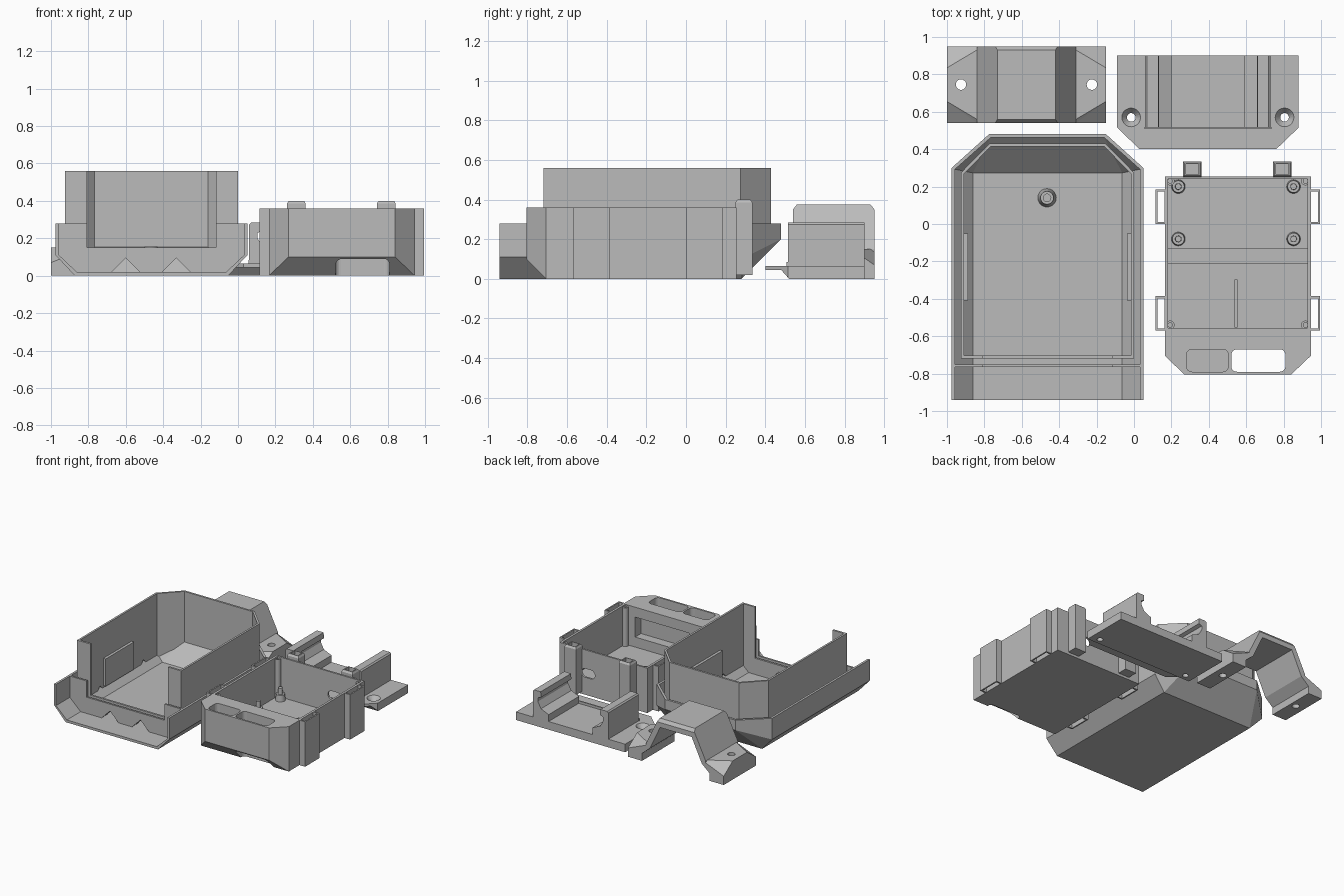
import bpy, bmesh, math

if "Cube" in bpy.data.objects:
    bpy.data.objects.remove(bpy.data.objects["Cube"])

grey = bpy.data.materials.new("plain grey")
grey.diffuse_color = (0.5, 0.5, 0.5, 1)
grey.use_nodes = True
grey.node_tree.nodes["Principled BSDF"].inputs["Base Color"].default_value = grey.diffuse_color


def add(name, bm):
    bmesh.ops.recalc_face_normals(bm, faces=bm.faces)
    me = bpy.data.meshes.new(name)
    bm.to_mesh(me)
    bm.free()
    me.materials.append(grey)
    ob = bpy.data.objects.new(name, me)
    bpy.context.collection.objects.link(ob)
    return ob


def hull(name, pts):
    bm = bmesh.new()
    for p in pts:
        bm.verts.new(p)
    bmesh.ops.convex_hull(bm, input=bm.verts)
    bmesh.ops.dissolve_limit(bm, angle_limit=0.01, verts=bm.verts, edges=bm.edges)
    return add(name, bm)


def prism(name, pts, a, b, axis="z"):
    """Extrude a 2D profile from a to b along an axis."""
    put = {"x": lambda u, v, w: (w, u, v), "y": lambda u, v, w: (u, w, v),
           "z": lambda u, v, w: (u, v, w)}[axis]
    bm = bmesh.new()
    lo = [bm.verts.new(put(u, v, a)) for u, v in pts]
    hi = [bm.verts.new(put(u, v, b)) for u, v in pts]
    bm.faces.new(lo)
    bm.faces.new(hi)
    n = len(pts)
    for i in range(n):
        bm.faces.new((lo[i], lo[(i + 1) % n], hi[(i + 1) % n], hi[i]))
    return add(name, bm)


def box(name, x0, x1, y0, y1, z0, z1):
    return prism(name, [(x0, y0), (x1, y0), (x1, y1), (x0, y1)], z0, z1)


def cone(name, x, y, z0, z1, r0, r1, n=20):
    bm = bmesh.new()
    bmesh.ops.create_cone(bm, cap_ends=True, segments=n, radius1=r0, radius2=r1, depth=z1 - z0)
    bmesh.ops.translate(bm, verts=bm.verts, vec=(x, y, (z0 + z1) / 2))
    return add(name, bm)


def rounded(x0, x1, y0, y1, r, n=5):
    out = []
    for cx, cy, a in ((x1 - r, y1 - r, 0), (x0 + r, y1 - r, 90), (x0 + r, y0 + r, 180), (x1 - r, y0 + r, 270)):
        for i in range(n + 1):
            t = math.radians(a + 90 * i / n)
            out.append((cx + r * math.cos(t), cy + r * math.sin(t)))
    return out


def boolean(ob, *cutters, op="DIFFERENCE"):
    for c in cutters:
        m = ob.modifiers.new("cut", "BOOLEAN")
        m.operation, m.object, m.solver = op, c, "EXACT"
        bpy.context.view_layer.objects.active = ob
        bpy.ops.object.modifier_apply(modifier=m.name)
        bpy.data.objects.remove(c)
    return ob


def smooth(ob):
    bpy.ops.object.select_all(action="DESELECT")
    ob.select_set(True)
    bpy.context.view_layer.objects.active = ob
    bpy.ops.object.shade_smooth_by_angle()


# ---- Large tray: open-fronted tub with sloped lower sides and back
CX = -0.4625


def tub(name, t, y0, z0, top):
    pts = []
    for s in (-1, 1):
        b, w, k = .41 - t * .6, .5125 - t, .3125 - t * .5
        yb, ys, yk = .28 - t * .4, .30 - t * .4, .48 - t
        pts += [(CX + s * b, y0, z0), (CX + s * b, yb, z0)]
        for z, zk in ((.11, .2), (top, top)):
            pts += [(CX + s * w, y0, z), (CX + s * w, ys, z), (CX + s * k, yk, zk)]
    return hull(name, pts)


boolean(tub("tray_shell", 0, -.94, 0, .28), tub("cutter", .018, -1, .02, .4))


def wall_outline(t, y0):
    w, k = .4625 - t, .31 - t * .41
    return [(CX - w, y0), (CX + w, y0), (CX + w, .275 - t * .41), (CX + k, .43 - t),
            (CX - k, .43 - t), (CX - w, .275 - t * .41)]


def tunnels(along_front):
    out = []
    for c in ((-.6, -.33) if along_front else (-.45, .1)):
        tri = [(c - .08, .015), (c + .08, .015), (c, .095)]
        out.append(prism("cutter", tri, -.9, -.6, "y") if along_front
                   else prism("cutter", tri, -1.1, .2, "x"))
    return out


# tall inner wall with front opening and triangular drain tunnels
wall = prism("tray_inner_wall", wall_outline(0, -.72), .005, .56)
boolean(wall, prism("cutter", wall_outline(.016, -.704), -.1, .7))
boolean(wall, tub("cutter", .004, -1, .003, .7), op="INTERSECT")
boolean(wall, box("cutter", CX - .345, CX + .345, -.8, -.6, .15, .7), *tunnels(True), *tunnels(False))

# low outer front wall of the tray
sill = box("tray_front_sill", -1, .1, -.765, -.75, .005, .28)
boolean(sill, tub("cutter", .004, -1, .003, .7), op="INTERSECT")
boolean(sill, box("cutter", CX - .345, CX + .345, -.8, -.6, .15, .7), *tunnels(True))

for s, side in ((-1, "left"), (1, "right")):
    x = sorted((CX + s * .45, CX + s * .425))
    box("tray_guide_" + side, *x, -.41, -.05, .08, .3)

peg = cone("tray_peg", -.465, .14, .015, .155, .05, .035)
smooth(boolean(peg, cone("cutter", -.465, .14, .06, .2, .02, .02)))

# ---- Electronics box: chamfered front, open cavity, side clips, rear hooks
BX = .555
case = hull("case", [(BX + s * w, y, z) for s in (-1, 1) for w, y, z in
            ((.39, .255, 0), (.39, .255, .36), (.39, -.705, 0), (.39, -.705, .36),
             (.285, -.805, .1), (.285, -.805, .36))])
boolean(case, box("cutter", BX - .372, BX + .372, -.555, .24, .04, .5),
        box("cutter", .36, .84, -.63, -.5, .12, .28),
        prism("cutter", rounded(.28, .505, -.79, -.67, .03), .13, .5),
        prism("cutter", rounded(.52, .81, -.79, -.67, .03), -.1, .5),
        prism("cutter", rounded(.525, .81, -.05, .09, .03), -.9, -.74, "y"),
        prism("cutter", rounded(.63, .75, .14, .21, .034), .2, .3, "y"),
        box("cutter", .537, .553, -.55, -.3, .015, .1))

box("case_cross_ridge", BX - .375, BX + .375, -.215, -.13, .035, .055)

for i, (sx, y) in enumerate([(s, y) for s in (-1, 1) for y in (.23, -.54)]):
    post = cone("case_corner_post", BX + sx * .362, y, .03, .35, .024, .024, 16)
    smooth(boolean(post, cone("cutter", BX + sx * .362, y, .2, .4, .012, .012, 12)))
for sx in (-1, 1):
    for y in (.2, -.08):
        x = BX - .01 + sx * .308
        base = cone("case_standoff", x, y, .03, .09, .038, .032)
        smooth(base)
        smooth(cone("case_standoff_pin", x, y, .08, .14, .018, .016, 16))

# side loops
for s, side in ((-1, "left"), (1, "right")):
    for y0, y1 in ((0, .185), (-.57, -.385)):
        xs = sorted((BX + s * .385, BX + s * .44))
        xi = sorted((BX + s * .391, BX + s * .429))
        loop = box("case_loop_" + side, *xs, y0, y1, 0, .36)
        boolean(loop, box("cutter", *xi, y0 + .012, y1 - .012, -.1, .5))

# rear hooks, hollow on top with bevelled crown
for x in (.312, .793):
    hook = hull("case_hook", [(x + s * w, y, z) for s in (-1, 1) for w, y, z in
                ((.05, .25, .02), (.05, .335, .02), (.05, .25, .385), (.05, .335, .385),
                 (.042, .26, .4), (.042, .325, .4))])
    boolean(hook, box("cutter", x - .033, x + .033, .265, .322, .3, .5))

# ---- Bridge bracket with two drilled feet
KX = -.575
half = [(.425, 0), (.425, .15), (.265, .15), (.155, .375)]
inner = [(.14, .31), (.23, .12), (.3, .06), (.3, 0)]
prof = [(KX - x, z) for x, z in half] + [(KX + x, z) for x, z in half[::-1]]
prof += [(KX + x, z) for x, z in inner[::-1]] + [(KX - x, z) for x, z in inner]
bridge = prism("bridge_bracket", prof, .54, .95, "y")
for s in (-1, 1):
    boolean(bridge, cone("cutter", KX + s * .35, .745, -.1, .3, .028, .028, 20))
    for d in (-1, 1):
        # corner wedges sloping down to the outer corner of each foot
        P = lambda a, b, z: (KX + s * a, .745 + d * b, z)
        boolean(bridge, hull("cutter", [P(.425, .09, .15), P(.265, .185, .15), P(.425, .205, .07),
                                        P(.265, .205, .135), P(.46, .09, .151), P(.46, .23, .05),
                                        P(.265, .23, .12), P(.265, .23, .2), P(.46, .23, .2),
                                        P(.265, .185, .152), P(.46, .09, .2)]))
for d in (-1, 1):
    yc = .745 + d * .205
    boolean(bridge, prism("cutter", [(yc - d * .02, .376), (yc + d * .01, .4), (yc + d * .01, .34),
                                     (yc, .35)], -1.1, 0, "x"))

# ---- Cradle plate with two long clip rails
CR = .395
plate = prism("cradle_plate", [(.4, .045), (.4, .065), (.9, .065), (.9, 0), (.52, 0), (.48, .045)],
              -.09, .88, "x")
for s in (-1, 1):
    boolean(plate, prism("cutter", [(CR + s * .49, .52), (CR + s * .36, .395), (CR + s * .36, .3),
                                    (CR + s * .6, .3), (CR + s * .6, .52)], -.1, .2),
            cone("cutter", CR + s * .41, .57, -.1, .2, .023, .023),
            cone("cutter", CR + s * .41, .57, .03, .07, .023, .054))
    rail = [(.335, .06), (.335, .275), (.325, .285), (.265, .285), (.262, .24), (.29, .23),
            (.29, .2), (.262, .15), (.195, .12), (.195, .06)]
    prism("cradle_rail", [(CR + s * x, z) for x, z in rail], .515, .9, "y")
box("cradle_end_stop", CR - .34, CR + .34, .508, .518, .06, .085)
